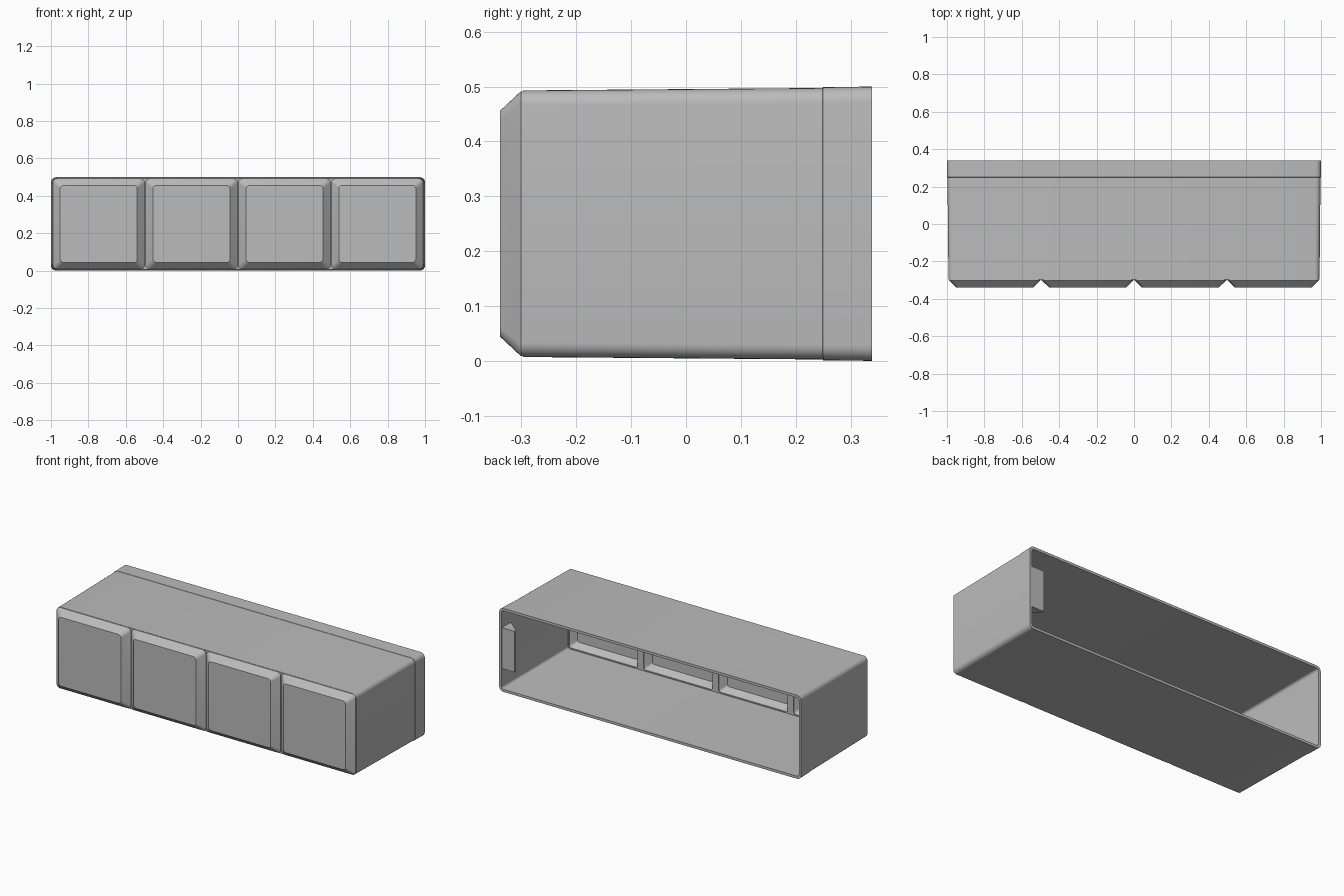
import bpy, bmesh
from math import pi, cos, sin, radians

cube = bpy.data.objects.get("Cube")
if cube:
    bpy.data.objects.remove(cube, do_unlink=True)

grey = bpy.data.materials.new("plain grey")
grey.use_nodes = True
colour = (0.5, 0.5, 0.5, 1)
grey.diffuse_color = colour
grey.node_tree.nodes["Principled BSDF"].inputs["Base Color"].default_value = colour

MID = 0.25      # height of the centre line
CELL = 0.4965   # spacing of the front panels


def make_object(name, bm):
    bmesh.ops.recalc_face_normals(bm, faces=bm.faces[:])
    mesh = bpy.data.meshes.new(name)
    bm.to_mesh(mesh)
    bm.free()
    obj = bpy.data.objects.new(name, mesh)
    bpy.context.collection.objects.link(obj)
    mesh.materials.append(grey)
    return obj


def loft(name, cx, sections, steps=6):
    """Closed solid through rounded rectangles (y, half width, half height, radius)."""
    bm = bmesh.new()
    rings = []
    for y, w, h, r in sections:
        ring = []
        for k, (sx, sz) in enumerate(((1, 1), (-1, 1), (-1, -1), (1, -1))):
            for i in range(steps + 1):
                a = (k + i / steps) * pi / 2
                ring.append(bm.verts.new((cx + sx * (w - r) + r * cos(a), y,
                                          MID + sz * (h - r) + r * sin(a))))
        rings.append(ring)
    for a, b in zip(rings, rings[1:]):
        for i in range(len(a)):
            j = (i + 1) % len(a)
            bm.faces.new((a[i], a[j], b[j], b[i]))
    bm.faces.new(rings[0])
    bm.faces.new(rings[-1])
    return make_object(name, bm)


def combine(target, other, operation):
    mod = target.modifiers.new(operation.lower(), 'BOOLEAN')
    mod.operation = operation
    mod.solver = 'EXACT'
    mod.object = other
    bpy.context.view_layer.objects.active = target
    bpy.ops.object.modifier_apply(modifier=mod.name)
    bpy.data.objects.remove(other, do_unlink=True)


# Tapered outer case with a slightly raised band at the rear
case = loft("case", 0, [(0.339, 1.0, 0.25, 0.028), (0.25, 0.999, 0.249, 0.028),
                        (0.249, 0.9972, 0.2475, 0.027), (-0.297, 0.992, 0.243, 0.027)])

# Hollow interior, open at the back
hollow = loft("hollow", 0, [(0.36, 0.985, 0.235, 0.015), (-0.28, 0.977, 0.228, 0.014)])

# Four raised front panels, each with a matching recess inside
for n in range(4):
    x = (n - 1.5) * CELL
    panel = loft("panel", x, [(-0.288, 0.2455, 0.2415, 0.022), (-0.301, 0.2455, 0.2415, 0.022),
                              (-0.339, 0.206, 0.206, 0.018)])
    combine(case, panel, 'UNION')
    recess = loft("recess", x, [(-0.27, 0.228, 0.222, 0.014), (-0.285, 0.228, 0.222, 0.014),
                                (-0.322, 0.198, 0.196, 0.012)])
    combine(hollow, recess, 'UNION')
combine(case, hollow, 'DIFFERENCE')

# Wedge-shaped catch on the inner side wall
bm = bmesh.new()
plan = [(0.99, 0.335), (0.9, 0.335), (0.9, 0.322), (0.978, 0.255), (0.99, 0.255)]
face = bm.faces.new([bm.verts.new((x, y, 0.135)) for x, y in plan])
top = bmesh.ops.extrude_face_region(bm, geom=[face])["geom"]
bmesh.ops.translate(bm, vec=(0, 0, 0.245),
                    verts=[v for v in top if isinstance(v, bmesh.types.BMVert)])
catch = make_object("catch", bm)

# Smooth rounded corners, crisp edges
for obj in (case, catch):
    bpy.ops.object.select_all(action='DESELECT')
    obj.select_set(True)
    bpy.context.view_layer.objects.active = obj
    bpy.ops.object.shade_smooth_by_angle(angle=radians(30))
